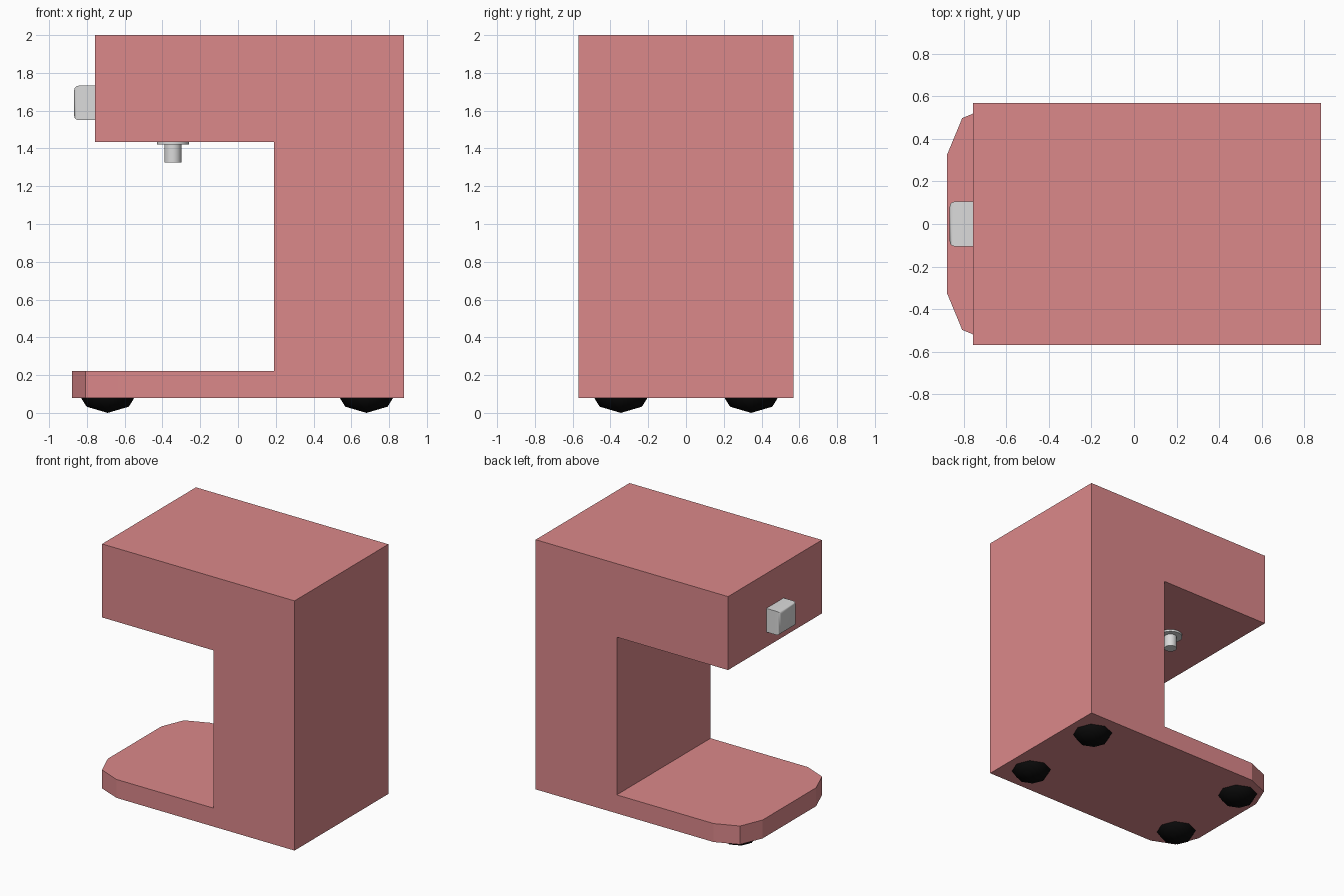
import bpy, bmesh, math
from mathutils import Matrix, Vector

cube = bpy.data.objects.get("Cube")
if cube:
    bpy.data.objects.remove(cube, do_unlink=True)


def material(name, r, g, b):
    m = bpy.data.materials.new(name)
    m.use_nodes = True
    m.diffuse_color = (r, g, b, 1)
    m.node_tree.nodes["Principled BSDF"].inputs["Base Color"].default_value = (r, g, b, 1)
    return m


red = material("soft red", 0.71, 0.246, 0.254)
grey = material("light grey", 0.7, 0.7, 0.7)
black = material("black rubber", 0.003, 0.003, 0.003)


def finish(bm, name, mat, smooth_angle=None):
    bmesh.ops.recalc_face_normals(bm, faces=bm.faces)
    mesh = bpy.data.meshes.new(name)
    bm.to_mesh(mesh)
    bm.free()
    mesh.materials.append(mat)
    ob = bpy.data.objects.new(name, mesh)
    bpy.context.collection.objects.link(ob)
    if smooth_angle:
        bpy.ops.object.select_all(action="DESELECT")
        ob.select_set(True)
        bpy.context.view_layer.objects.active = ob
        bpy.ops.object.shade_smooth_by_angle(angle=math.radians(smooth_angle))
    return ob


def lathe(name, profile, centre, sides, mat, smooth_angle):
    """Spin (radius, height) points about a vertical axis."""
    bm = bmesh.new()
    verts = [bm.verts.new((r, 0, z)) for r, z in profile]
    edges = [bm.edges.new(pair) for pair in zip(verts, verts[1:])]
    bmesh.ops.spin(bm, geom=verts + edges, cent=(0, 0, 0), axis=(0, 0, 1),
                   angle=math.tau, steps=sides, use_merge=True)
    bmesh.ops.remove_doubles(bm, verts=bm.verts, dist=0.0005)
    bmesh.ops.translate(bm, verts=bm.verts, vec=centre)
    return finish(bm, name, mat, smooth_angle)


# C-shaped body: side profile extruded across the depth, base corners rounded
HALF = 0.57
outline = [(-0.88, 0.08), (0.88, 0.08), (0.88, 2), (-0.757, 2),
           (-0.757, 1.435), (0.19, 1.435), (0.19, 0.222), (-0.88, 0.222)]
bm = bmesh.new()
side = bm.faces.new([bm.verts.new((x, -HALF, z)) for x, z in outline])
new = bmesh.ops.extrude_face_region(bm, geom=[side])["geom"]
bmesh.ops.translate(bm, vec=(0, 2 * HALF, 0),
                    verts=[v for v in new if isinstance(v, bmesh.types.BMVert)])
corners = [e for e in bm.edges
           if all(v.co.x < -0.87 for v in e.verts)
           and abs(e.verts[0].co.y - e.verts[1].co.y) < 0.01]
bmesh.ops.bevel(bm, geom=corners, offset=0.245, segments=2, profile=0.5, affect="EDGES")
finish(bm, "body", red)

# Rubber feet: shallow domes under the base
for sx, x_name in ((-0.69, "right"), (0.68, "left")):
    for sy, y_name in ((-0.345, "front"), (0.345, "back")):
        lathe(f"{y_name}_{x_name}_foot",
              [(0, 0.09), (0.14, 0.09), (0.14, 0.078), (0.112, 0.033), (0, 0)],
              (sx, sy, 0), 8, black, 60)

# Nozzle: flange and spout under the arm
lathe("nozzle", [(0, 1.44), (0.085, 1.44), (0.085, 1.42), (0.045, 1.42),
                 (0.045, 1.325), (0, 1.325)], (-0.345, 0, 0), 32, grey, 40)

# Button on the arm end, with softened outer edges
bm = bmesh.new()
bmesh.ops.create_cube(bm, size=1, matrix=Matrix.LocRotScale(
    Vector((-0.81, 0, 1.641)), None, Vector((0.114, 0.21, 0.182))))
rim = [e for e in bm.edges if all(v.co.x < -0.8 for v in e.verts)]
bmesh.ops.bevel(bm, geom=rim, offset=0.022, segments=3, profile=0.5, affect="EDGES")
finish(bm, "button", grey, 40)
